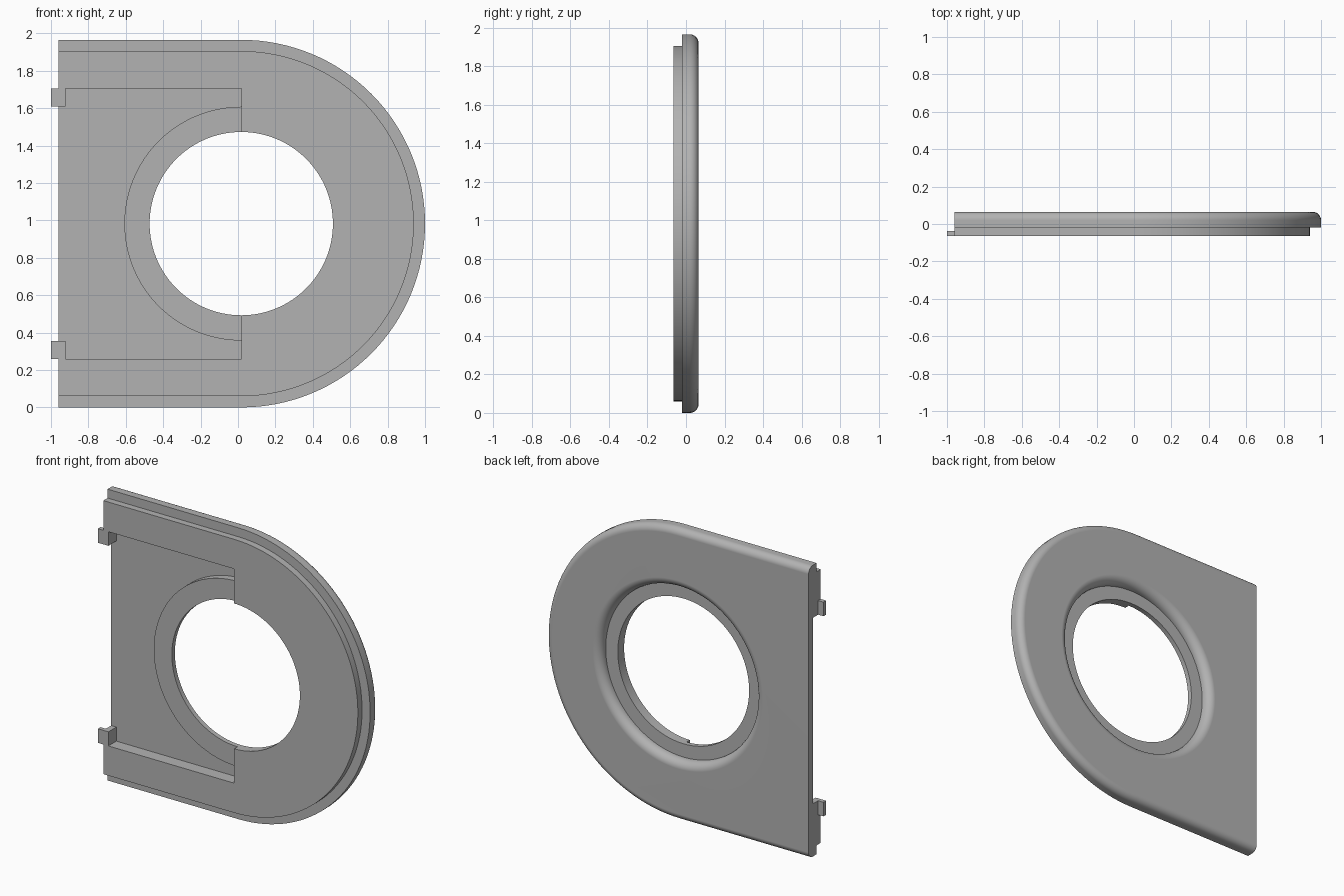
import bpy
import bmesh
from math import sin, cos, pi, radians

default = bpy.data.objects.get("Cube")
if default:
    bpy.data.objects.remove(default)

CX, CZ, R = 0.0175, 0.9825, 0.9825   # centre and radius of the round end
LEFT = -0.96                         # straight end
FRONT, STEP, BACK = -0.065, -0.02, 0.065
FLOOR = 0.02                         # pocket floor
HOLE = 0.49

grey = bpy.data.materials.new("plain grey")
grey.use_nodes = True
grey.diffuse_color = (0.45, 0.45, 0.45, 1)
grey.node_tree.nodes["Principled BSDF"].inputs["Base Color"].default_value = (0.45, 0.45, 0.45, 1)


def loft(name, rings):
    """Solid skinned through matching closed rings, capped at both ends."""
    bm = bmesh.new()
    loops = [[bm.verts.new(p) for p in ring] for ring in rings]
    n = len(loops[0])
    for a, b in zip(loops, loops[1:]):
        for i in range(n):
            j = (i + 1) % n
            bm.faces.new((a[i], a[j], b[j], b[i]))
    bm.faces.new(loops[0])
    bm.faces.new(loops[-1])
    bmesh.ops.recalc_face_normals(bm, faces=bm.faces)
    mesh = bpy.data.meshes.new(name)
    bm.to_mesh(mesh)
    bm.free()
    mesh.materials.append(grey)
    obj = bpy.data.objects.new(name, mesh)
    bpy.context.collection.objects.link(obj)
    return obj


def d_ring(inset, y, n=64):
    """Outline with one straight end and one round end."""
    r = R - inset
    arc = [(CX + r * cos(t), y, CZ + r * sin(t))
           for t in (-pi / 2 + pi * i / n for i in range(n + 1))]
    return [(LEFT, y, CZ - r)] + arc + [(LEFT, y, CZ + r)]


def circle(r, y, n=128):
    return [(CX + r * cos(2 * pi * i / n), y, CZ + r * sin(2 * pi * i / n)) for i in range(n)]


def rect(x0, x1, z0, z1, y):
    return [(x0, y, z0), (x1, y, z0), (x1, y, z1), (x0, y, z1)]


def combine(obj, other, operation):
    mod = obj.modifiers.new(operation.lower(), 'BOOLEAN')
    mod.operation, mod.solver, mod.object = operation, 'EXACT', other
    bpy.context.view_layer.objects.active = obj
    bpy.ops.object.modifier_apply(modifier=mod.name)
    bpy.data.objects.remove(other)


def quarter(n=8):
    return [pi / 2 * i / n for i in range(n + 1)]


# Main plate with a rounded back rim
F = 0.045
plate = loft("plate", [d_ring(0, STEP)] +
             [d_ring(F * (1 - cos(t)), BACK - F + F * sin(t)) for t in quarter()])

# Stepped front layer
combine(plate, loft("front_layer", [d_ring(0.06, FRONT), d_ring(0.06, 0.0)]), 'UNION')

# Pocket in the front, leaving a raised collar around the opening
pocket = loft("pocket_cutter", [rect(-1.2, CX, 0.26, 1.705, y) for y in (-0.2, FLOOR)])
combine(pocket, loft("collar", [circle(0.625, y) for y in (-0.03, 0.1)]), 'DIFFERENCE')
combine(plate, pocket, 'DIFFERENCE')

# Round opening: straight bore, ledge, then a rounded lip at the back
G = 0.055
lip = [circle(0.58 + G * (1 - cos(t)), BACK - G + G * sin(t)) for t in quarter()]
opening = loft("opening_cutter", [circle(HOLE, -0.2), circle(HOLE, 0.002), circle(0.58, 0.002)]
               + lip + [circle(0.58 + G, 0.2)])
combine(plate, opening, 'DIFFERENCE')

# Hooked tabs at the straight end
hook = [(-1.0, FRONT), (-0.922, FRONT), (-0.922, FLOOR), (LEFT, FLOOR), (LEFT, -0.037), (-1.0, -0.037)]
for name, z0, z1 in (("lower_tab", 0.26, 0.355), ("upper_tab", 1.61, 1.705)):
    loft(name, [[(x, y, z) for x, y in hook] for z in (z0, z1)])

# Smooth the curves, keep hard edges and flat faces
bpy.ops.object.select_all(action='DESELECT')
plate.select_set(True)
bpy.context.view_layer.objects.active = plate
bpy.ops.object.shade_smooth_by_angle(angle=radians(30))
weighted = plate.modifiers.new("weighted_normals", 'WEIGHTED_NORMAL')
weighted.keep_sharp = True
